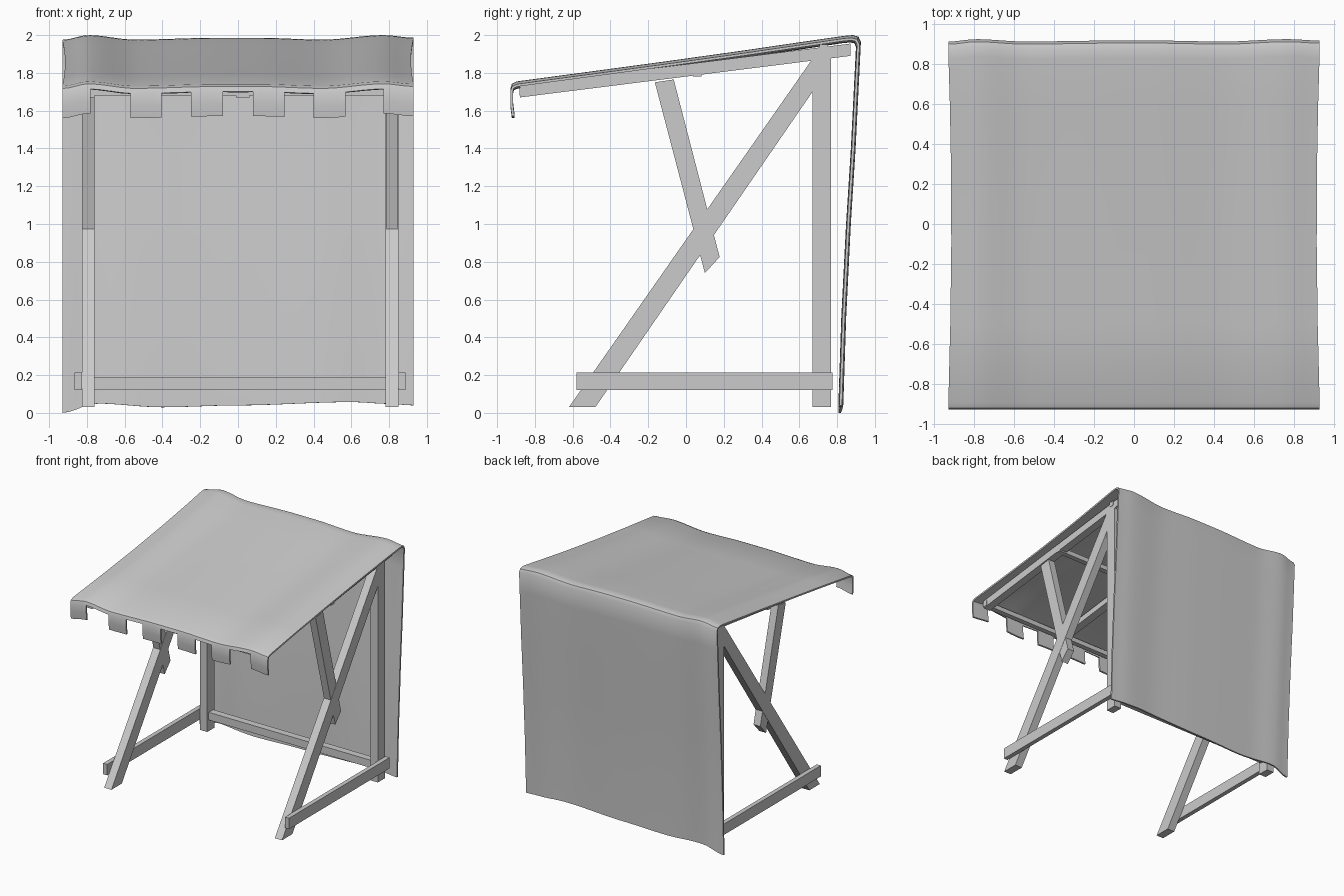
import bpy, bmesh, math

if "Cube" in bpy.data.objects:
    bpy.data.objects.remove(bpy.data.objects["Cube"], do_unlink=True)

grey = bpy.data.materials.new("plain grey")
grey.use_nodes = True
grey.diffuse_color = (0.6, 0.6, 0.6, 1)
grey.node_tree.nodes["Principled BSDF"].inputs["Base Color"].default_value = (0.6, 0.6, 0.6, 1)


def add_object(name, bm):
    mesh = bpy.data.meshes.new(name)
    bm.to_mesh(mesh)
    bm.free()
    mesh.materials.append(grey)
    obj = bpy.data.objects.new(name, mesh)
    bpy.context.collection.objects.link(obj)
    return obj


def plank(name, outline, x0, x1):
    """Extrude a side outline of (y, z) points from x0 to x1."""
    bm = bmesh.new()
    face = bm.faces.new([bm.verts.new((x0, y, z)) for y, z in outline])
    new = bmesh.ops.extrude_face_region(bm, geom=[face])["geom"]
    bmesh.ops.translate(bm, vec=(x1 - x0, 0, 0),
                        verts=[v for v in new if isinstance(v, bmesh.types.BMVert)])
    bmesh.ops.recalc_face_normals(bm, faces=bm.faces)
    return add_object(name, bm)


def rect(y0, y1, z0, z1):
    return [(y0, z0), (y1, z0), (y1, z1), (y0, z1)]


def blend(keys, t):
    """Smooth interpolation through (position, value) keys."""
    for (a, va), (b, vb) in zip(keys, keys[1:]):
        if t <= b:
            f = min(max((t - a) / (b - a), 0), 1)
            return va + (vb - va) * f * f * (3 - 2 * f)
    return keys[-1][1]


# Side frames
for side, x in (("right", -0.793), ("left", 0.815)):
    sign = 1 if x > 0 else -1
    a, b = x - 0.034, x + 0.034
    plank(side + "_rear_post", rect(0.67, 0.768, 0.03, 1.89), a, b)
    plank(side + "_diagonal_leg",
          [(-0.62, 0.03), (-0.48, 0.03), (0.67, 1.70), (0.67, 1.875)], a, b)
    plank(side + "_roof_brace",
          [(-0.165, 1.75), (-0.065, 1.765), (0.178, 0.825), (0.10, 0.74)],
          a + 0.002, b - 0.002)
    plank(side + "_roof_beam",
          [(-0.88, 1.67), (0.87, 1.89), (0.87, 1.955), (-0.88, 1.735)], a, b)
    plank(side + "_foot_rail", rect(-0.58, 0.775, 0.12, 0.213),
          x + sign * 0.034, x + sign * 0.072)

# Timbers joining the two sides
plank("centre_roof_beam",
      [(-0.88, 1.67), (0.87, 1.89), (0.87, 1.94), (-0.88, 1.72)], -0.01, 0.06)
for name, y, z in (("front", -0.86, 1.70), ("middle", 0.06, 1.80), ("rear", 0.73, 1.93)):
    plank(name + "_cross_bar", rect(y - 0.022, y + 0.022, z - 0.02, z + 0.02), -0.83, 0.852)
plank("back_rail", rect(0.69, 0.75, 0.125, 0.19), -0.76, 0.782)

# Draped cloth: side profile from the front tabs, over the roof, down the back
profile = [(-0.922, 1.585), (-0.93, 1.65), (-0.93, 1.715), (-0.922, 1.742), (-0.895, 1.755),
           (-0.5, 1.808), (-0.1, 1.862), (0.3, 1.918), (0.6, 1.962), (0.83, 1.996),
           (0.875, 2.0), (0.905, 1.992), (0.918, 1.965), (0.91, 1.8), (0.89, 1.4),
           (0.865, 1.0), (0.84, 0.5), (0.825, 0.04)]
tabs = [(-0.93, -0.78), (-0.57, -0.405), (-0.25, -0.08),
        (0.08, 0.245), (0.40, 0.57), (0.77, 0.93)]
sag = [(-0.93, -0.025), (-0.79, 0), (-0.55, -0.024), (-0.1, -0.014),
       (0.1, -0.014), (0.45, -0.024), (0.77, 0), (0.93, -0.014)]
hem = [(-0.93, 0.0), (-0.75, 0.05), (-0.4, 0.03), (0, 0.04),
       (0.6, 0.058), (0.8, 0.048), (0.93, 0.04)]
tab_row = 2

edges = [x for tab in tabs for x in tab]
columns = []
for a, b in zip(edges, edges[1:]):
    columns += [a + (b - a) * k / 4 for k in range(4)]
columns.append(edges[-1])

bm = bmesh.new()
grid = []
for y, z in profile:
    row = []
    down = 0 if y < 0.8 else 1 - min(z / 1.95, 1)
    for x in columns:
        s = blend(sag, x)
        drop = s * (1 - down) + (blend(hem, x) - 0.04) * down
        ripple = 0.5 * s + 0.008 if y > 0.8 else 0
        # The open edges pull in slightly in the middle of the roof
        pull = 1 - 0.016 * max(0, 1 - (y / 0.85) ** 2)
        row.append(bm.verts.new((x * pull, y + ripple, z + drop)))
    grid.append(row)
for i in range(len(grid) - 1):
    for j in range(len(columns) - 1):
        mid = (columns[j] + columns[j + 1]) / 2
        if i >= tab_row or any(a < mid < b for a, b in tabs):
            bm.faces.new((grid[i][j], grid[i][j + 1], grid[i + 1][j + 1], grid[i + 1][j]))
bmesh.ops.delete(bm, geom=[v for v in bm.verts if not v.link_faces], context='VERTS')
cloth = add_object("cloth_cover", bm)
solid = cloth.modifiers.new("thickness", 'SOLIDIFY')
solid.thickness = 0.014
solid.offset = -1
bpy.ops.object.select_all(action='DESELECT')
cloth.select_set(True)
bpy.context.view_layer.objects.active = cloth
bpy.ops.object.modifier_apply(modifier="thickness")
bpy.ops.object.shade_smooth_by_angle(angle=math.radians(40))
